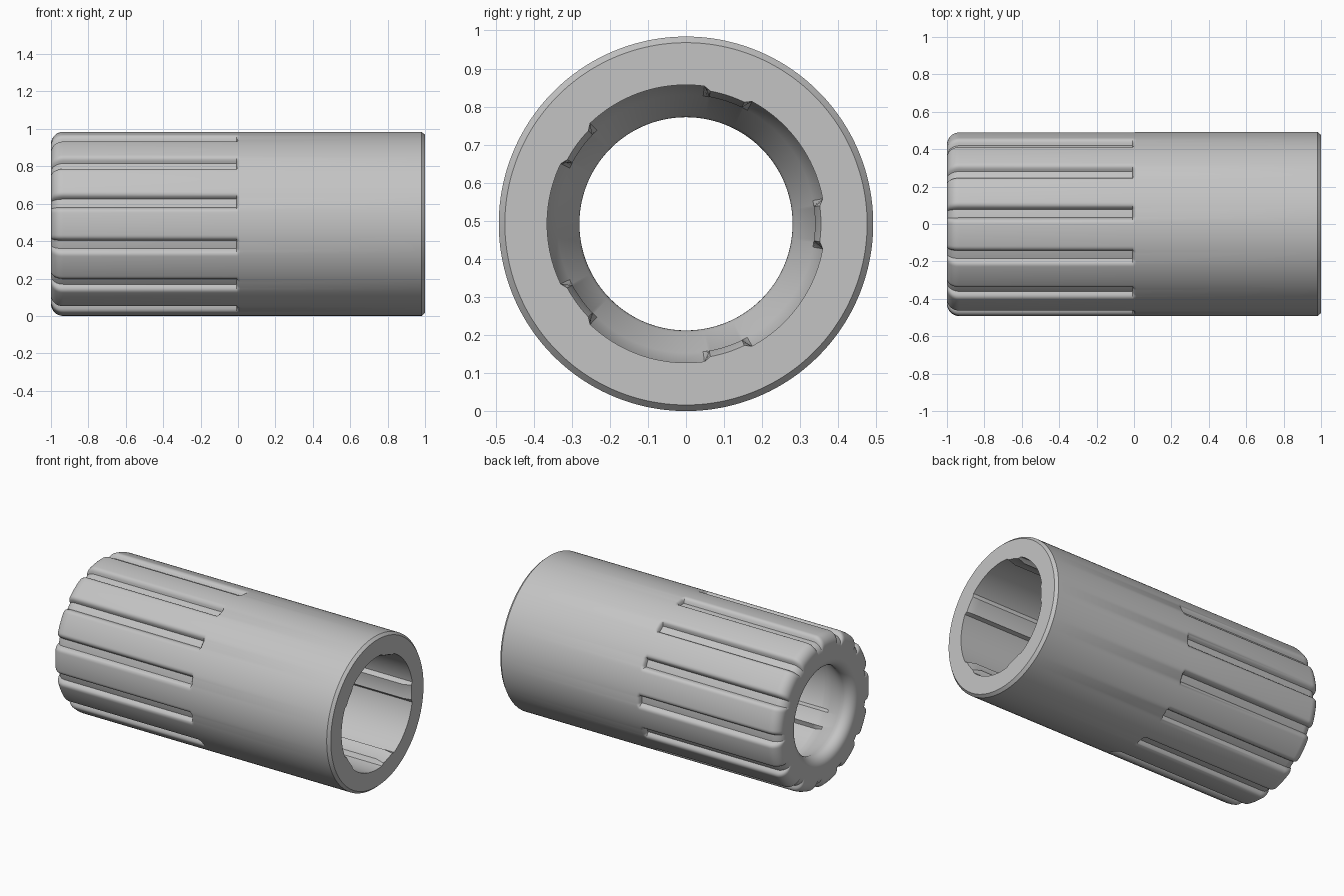
import bpy
import bmesh
from math import sin, cos, radians, sqrt, tan, tau

if "Cube" in bpy.data.objects:
    bpy.data.objects.remove(bpy.data.objects["Cube"], do_unlink=True)

R_OUT, R_BORE, R_HOLE = 0.492, 0.365, 0.28
GROOVES, RIBS = 13, 5
STEPS = GROOVES * RIBS * 8
CORNER, LIP, CONE = 0.065, 0.06, 27
GROOVE_DEPTH, RIB_HEIGHT = 0.03, 0.026


def steps_from_centre(i, count):
    """Angular steps to the nearest of `count` evenly spaced features."""
    pitch = STEPS // count
    return min(i % pitch, pitch - i % pitch)


def groove(i):
    """Flat floor with rounded shoulders."""
    u = min(max((steps_from_centre(i, GROOVES) - 4.5) / 5, 0), 1)
    return GROOVE_DEPTH * (1 - sqrt(1 - (1 - u) ** 2))


def rib(i):
    """Flat top with sloping flanks."""
    return RIB_HEIGHT * min(max((15 - steps_from_centre(i, RIBS)) / 4, 0), 1)


# Closed lengthwise profile: (x, radius, groove amount, rib amount)
profile = [(1, 0.476, 0, 0), (0.982, R_OUT, 0, 0)]
profile += [(x, R_OUT, g, 0) for x, g in
            ((0.012, 0), (0.004, 0.1), (-0.003, 0.4), (-0.007, 1))]
# Rounded outer corner of the grip end
for k in range(9):
    a = radians(90 * k / 8)
    profile.append((-1 + CORNER - CORNER * sin(a),
                    R_OUT - CORNER + CORNER * cos(a), 1, 0))
# Rounded lip of the small hole
for k in range(13):
    a = radians(-90 + (90 + CONE) * k / 12)
    profile.append((-1 + LIP + LIP * sin(a),
                    R_HOLE + LIP - LIP * cos(a), 0, 0))
# Inner cone, bore and rib lead-in
x_lip, r_lip = profile[-1][:2]
for r, b in ((R_BORE - RIB_HEIGHT, 0), (R_BORE, 1)):
    profile.append((x_lip + (r - r_lip) / tan(radians(CONE)), r, 0, b))
profile += [(-0.74, R_BORE, 0, 1), (0.95, R_BORE, 0, 1), (1, R_BORE, 0, 0.4)]

# Sweep the profile around the x axis
bm = bmesh.new()
rings = []
for i in range(STEPS):
    a = tau * i / STEPS
    ring = []
    for x, r, g, b in profile:
        r -= g * groove(i) + b * rib(i)
        ring.append(bm.verts.new((x, r * cos(a), R_OUT + r * sin(a))))
    rings.append(ring)
n = len(profile)
for i in range(STEPS):
    here, after = rings[i], rings[(i + 1) % STEPS]
    for j in range(n):
        k = (j + 1) % n
        bm.faces.new((here[j], here[k], after[k], after[j]))
bmesh.ops.recalc_face_normals(bm, faces=bm.faces)

mesh = bpy.data.meshes.new("grip_sleeve")
bm.to_mesh(mesh)
bm.free()
sleeve = bpy.data.objects.new("grip_sleeve", mesh)
bpy.context.collection.objects.link(sleeve)

# Single grey material
grey = bpy.data.materials.new("light_grey")
grey.use_nodes = True
colour = (0.55, 0.55, 0.55, 1)
grey.diffuse_color = colour
grey.node_tree.nodes["Principled BSDF"].inputs["Base Color"].default_value = colour
mesh.materials.append(grey)

bpy.ops.object.select_all(action='DESELECT')
sleeve.select_set(True)
bpy.context.view_layer.objects.active = sleeve
bpy.ops.object.shade_smooth_by_angle(angle=radians(32))
